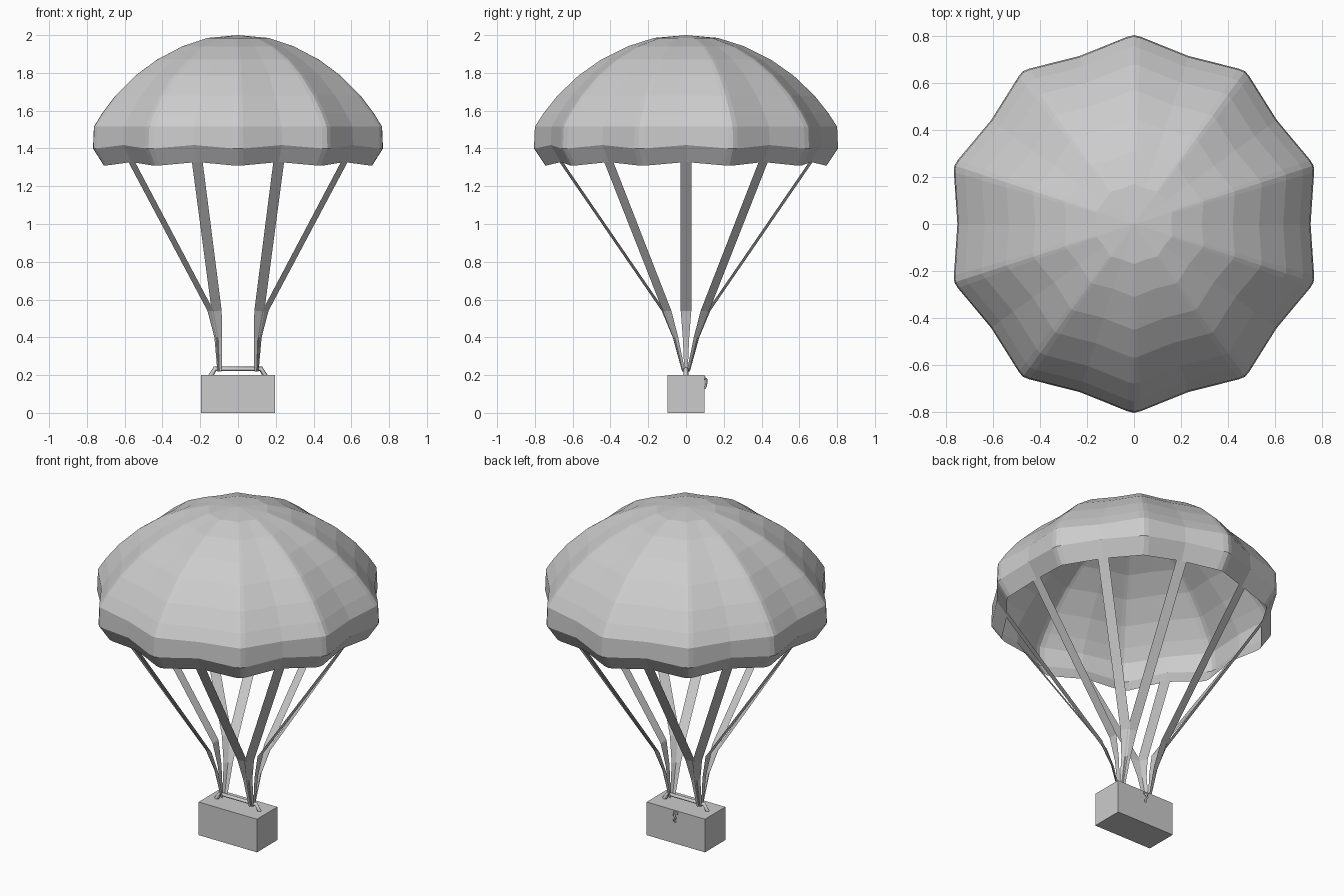
import bpy, bmesh, math
from mathutils import Vector

cube = bpy.data.objects.get("Cube")
if cube:
    bpy.data.objects.remove(cube, do_unlink=True)

grey = bpy.data.materials.new("light_grey")
grey.use_nodes = True
colour = (0.6, 0.6, 0.6, 1)
grey.diffuse_color = colour
grey.node_tree.nodes["Principled BSDF"].inputs["Base Color"].default_value = colour


def add_object(name, bm):
    mesh = bpy.data.meshes.new(name)
    bm.to_mesh(mesh)
    bm.free()
    mesh.materials.append(grey)
    obj = bpy.data.objects.new(name, mesh)
    bpy.context.collection.objects.link(obj)
    return obj


def polar(radius, angle, z):
    return Vector((radius * math.cos(angle), radius * math.sin(angle), z))


def add_tube(name, points, radius):
    curve = bpy.data.curves.new(name, 'CURVE')
    curve.dimensions = '3D'
    curve.bevel_depth = radius
    curve.bevel_resolution = 0
    curve.use_fill_caps = True
    spline = curve.splines.new('POLY')
    spline.points.add(len(points) - 1)
    for p, co in zip(spline.points, points):
        p.co = (*co, 1)
    curve.materials.append(grey)
    obj = bpy.data.objects.new(name, curve)
    bpy.context.collection.objects.link(obj)


# Canopy: ten gores with narrow ridges and shallow valleys
GORES = 10
step = math.tau / GORES
ridge_profile = [(0.17, 1.985), (0.31, 1.94), (0.45, 1.87), (0.57, 1.785),
                 (0.68, 1.68), (0.755, 1.585), (0.80, 1.515),
                 (0.805, 1.40), (0.745, 1.31)]
edge = math.radians(2)
gore = [(0, 1, 0), (edge, 0.992, 0), (step / 2, 0.935, 1), (step - edge, 0.992, 0)]

bm = bmesh.new()
apex = bm.verts.new((0, 0, 2))
rings = []
for r, z in ridge_profile:
    lift = 0.018 if z < 1.45 else 0      # the hem rises at each valley
    rings.append([bm.verts.new(polar(r * k, math.pi / 2 + g * step + a, z + lift * v))
                  for g in range(GORES) for a, k, v in gore])
count = len(rings[0])
for i in range(count):
    j = (i + 1) % count
    bm.faces.new((apex, rings[0][i], rings[0][j]))
    for upper, lower in zip(rings, rings[1:]):
        bm.faces.new((upper[i], lower[i], lower[j], upper[j]))
add_object("canopy", bm)

# Straps: flat ribbons from each valley, gathered in a bundle on each side
half_widths = (0.03, 0.028, 0.017, 0.009)
paths = {
    0: [(0.15, 0, 0.54), (0.122, 0, 0.40), (0.108, 0, 0.22)],
    1: [(0.145, 0.10, 0.54), (0.115, 0.055, 0.40), (0.104, 0.012, 0.22)],
    2: [(0.113, 0.12, 0.54), (0.10, 0.065, 0.40), (0.095, 0.018, 0.22)],
}
for side, side_name in ((1, "left"), (-1, "right")):
    for n in range(-2, 3):
        angle = abs(n) * step
        mirror = Vector((side, -1 if n < 0 else 1, 1))
        across = Vector((-math.sin(angle), math.cos(angle), 0))
        points = [polar(0.70, angle, 1.335)] + [Vector(p) for p in paths[abs(n)]]
        bm = bmesh.new()
        rows = [[bm.verts.new((p + across * w * s) * mirror) for s in (-1, 1)]
                for p, w in zip(points, half_widths)]
        for a, b in zip(rows, rows[1:]):
            bm.faces.new((a[0], a[1], b[1], b[0]))
        # Make the outer side of each ribbon its front
        bm.normal_update()
        for f in bm.faces:
            if f.normal.dot(polar(1, angle, 0) * mirror) < 0:
                f.normal_flip()
        add_object(f"{side_name}_strap_{n + 3}", bm)

# Crate
bm = bmesh.new()
bmesh.ops.create_cube(bm, size=1)
bmesh.ops.scale(bm, vec=(0.39, 0.195, 0.2), verts=bm.verts)
bmesh.ops.translate(bm, vec=(0, 0, 0.1), verts=bm.verts)
add_object("crate", bm)

# Carrying handle and rear latch hook
add_tube("handle", [(-0.145, 0, 0.195), (-0.122, 0, 0.233),
                    (0.122, 0, 0.233), (0.145, 0, 0.195)], 0.013)
add_tube("latch_hook", [(0.008, 0.097, 0.185), (0.004, 0.108, 0.175), (-0.006, 0.108, 0.16),
                        (0.006, 0.106, 0.145), (0, 0.1, 0.13)], 0.006)
bm = bmesh.new()
bmesh.ops.create_cube(bm, size=1)
bmesh.ops.scale(bm, vec=(0.03, 0.008, 0.012), verts=bm.verts)
bmesh.ops.translate(bm, vec=(0, 0.1, 0.187), verts=bm.verts)
add_object("latch_plate", bm)
